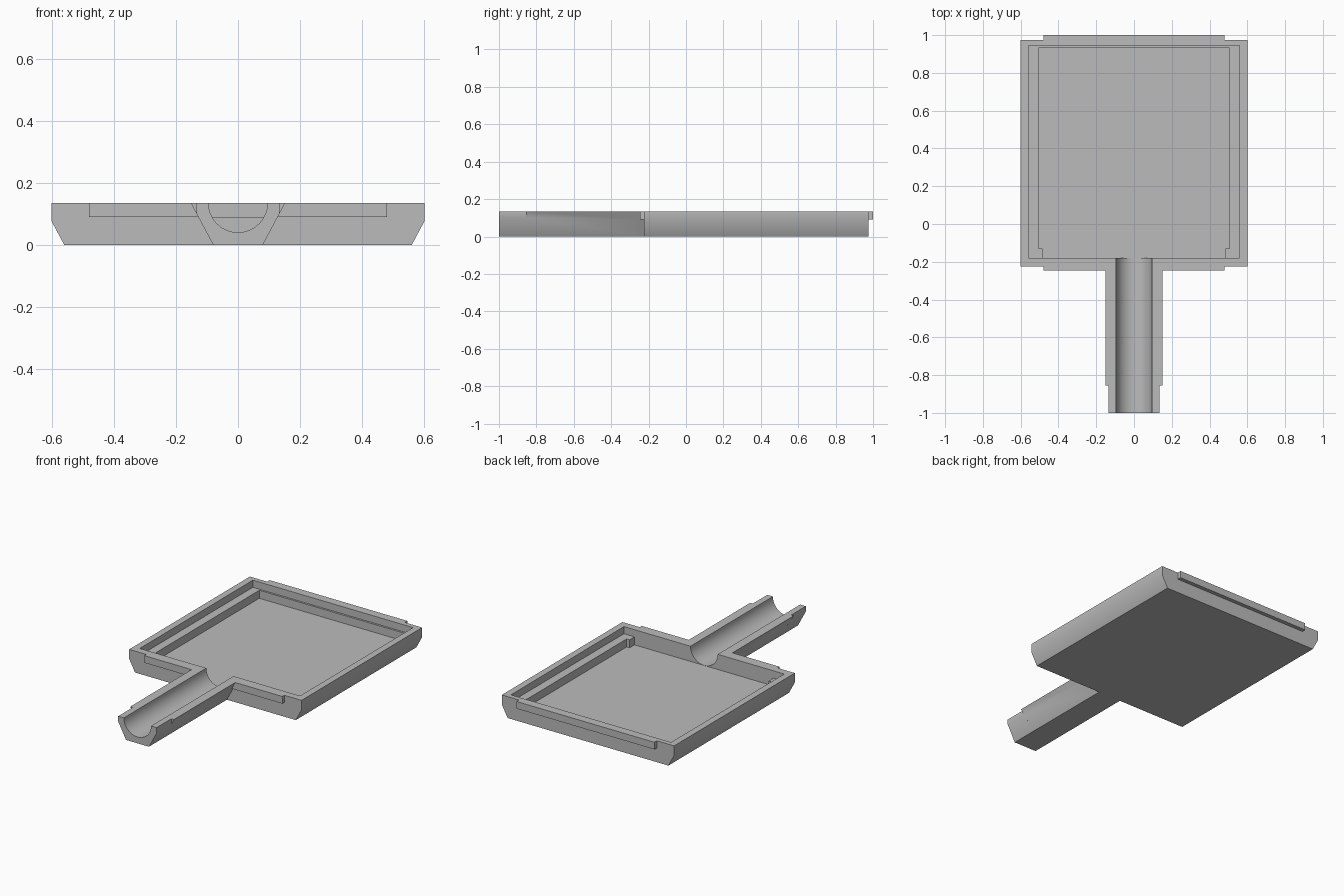
import bpy, bmesh, math
from mathutils import Matrix, Vector

cube = bpy.data.objects.get("Cube")
if cube:
    bpy.data.objects.remove(cube, do_unlink=True)

grey = bpy.data.materials.new("mid grey")
grey.use_nodes = True
colour = (0.5, 0.5, 0.5, 1)
grey.diffuse_color = colour
grey.node_tree.nodes["Principled BSDF"].inputs["Base Color"].default_value = colour

TOP, FLOOR, LEDGE = 0.135, 0.0395, 0.09
FRONT, BACK = -0.225, 0.975


def make(name, bm):
    bmesh.ops.recalc_face_normals(bm, faces=bm.faces)
    mesh = bpy.data.meshes.new(name)
    bm.to_mesh(mesh)
    bm.free()
    mesh.materials.append(grey)
    obj = bpy.data.objects.new(name, mesh)
    bpy.context.collection.objects.link(obj)
    return obj


def prism(name, half, axis, start, end):
    """Mirror half an outline across x = 0 and extrude it along y or z."""
    outline = half + [(-x, v) for x, v in reversed(half)]
    bm = bmesh.new()
    put = (lambda x, v: (x, start, v)) if axis == "y" else (lambda x, v: (x, v, start))
    face = bm.faces.new([bm.verts.new(put(x, v)) for x, v in outline])
    moved = bmesh.ops.extrude_face_region(bm, geom=[face])["geom"]
    step = Vector((0, end - start, 0)) if axis == "y" else Vector((0, 0, end - start))
    bmesh.ops.translate(bm, vec=step, verts=[g for g in moved if isinstance(g, bmesh.types.BMVert)])
    return make(name, bm)


def block(name, half_width, y0, y1, z0, z1):
    return prism(name, [(half_width, y0), (half_width, y1)], "z", z0, z1)


def combine(body, tool, operation):
    """Apply a boolean and remove its tool."""
    mod = body.modifiers.new(tool.name, "BOOLEAN")
    mod.operation, mod.solver, mod.object = operation, "EXACT", tool
    bpy.context.view_layer.update()
    graph = bpy.context.evaluated_depsgraph_get()
    mesh = bpy.data.meshes.new_from_object(body.evaluated_get(graph))
    body.modifiers.clear()
    body.data = mesh
    bpy.data.objects.remove(tool, do_unlink=True)


# Tray with sloped lower sides
tray = prism("tray_with_channel", [(0.56, 0), (0.6, 0.075), (0.6, TOP)], "y", FRONT, BACK)

# Tapered neck, narrowed at its tip
neck_profile = [(0.08, 0), (0.152, TOP)]
tip_profile = [(0.08, 0), (0.134, 0.101), (0.134, TOP)]
combine(tray, prism("neck", neck_profile, "y", -0.855, -0.2), "UNION")
combine(tray, prism("neck_tip", tip_profile, "y", -1.0, -0.84), "UNION")

# Shallow lips on the front and back walls
combine(tray, block("front_lip", 0.48, -0.245, -0.2, LEDGE, TOP), "UNION")
combine(tray, block("back_lip", 0.48, 0.96, 1.0, LEDGE, TOP), "UNION")

# Upper recess, then the deeper floor that leaves ledges and corner blocks
combine(tray, block("upper_recess", 0.558, -0.18, 0.945, LEDGE, 0.3), "DIFFERENCE")
floor_half = [(0.485, -0.18), (0.485, -0.13), (0.505, -0.13), (0.505, 0.933)]
combine(tray, prism("floor_recess", floor_half, "z", FLOOR, 0.3), "DIFFERENCE")

# Half-round channel along the neck
bm = bmesh.new()
bmesh.ops.create_cone(bm, cap_ends=True, segments=64, radius1=0.095, radius2=0.095, depth=1.0,
                      matrix=Matrix.Translation((0, -0.675, TOP)) @ Matrix.Rotation(math.pi / 2, 4, "X"))
combine(tray, make("channel", bm), "DIFFERENCE")

# Smooth the curved faces and keep the corners sharp
for other in bpy.context.selected_objects:
    other.select_set(False)
tray.select_set(True)
bpy.context.view_layer.objects.active = tray
bpy.ops.object.shade_smooth_by_angle(angle=math.radians(30))
